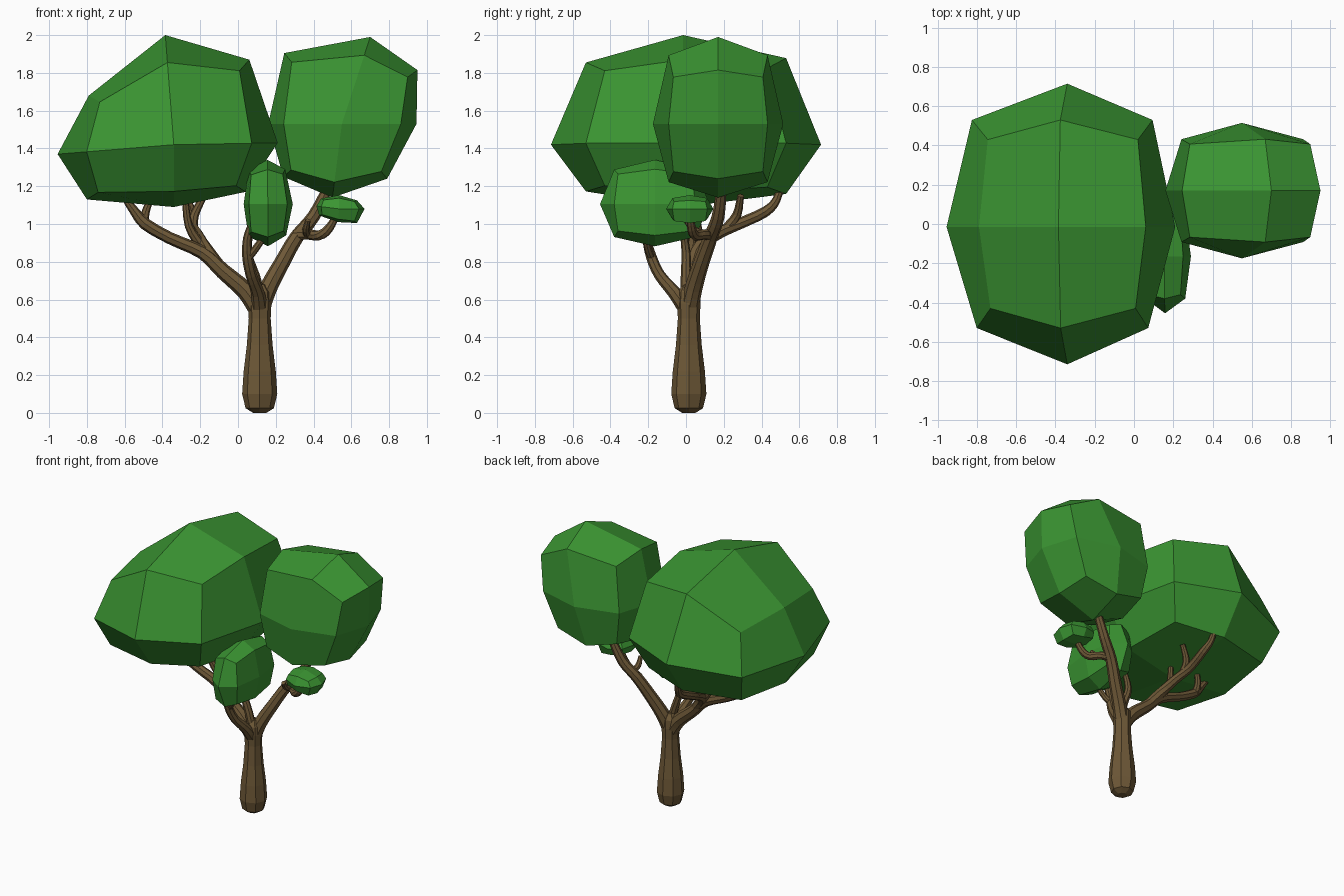
import bpy, bmesh, math
from mathutils import Vector


def material(name, rgb):
    m = bpy.data.materials.new(name)
    m.diffuse_color = (*rgb, 1)
    return m


BARK = material("bark brown", (0.155, 0.098, 0.038))
LEAF = material("leaf green", (0.043, 0.30, 0.032))


def finish(bm, name, mat):
    bmesh.ops.recalc_face_normals(bm, faces=bm.faces)
    me = bpy.data.meshes.new(name)
    bm.to_mesh(me)
    bm.free()
    me.materials.append(mat)
    ob = bpy.data.objects.new(name, me)
    bpy.context.collection.objects.link(ob)


def smooth_path(pts, steps=3):
    """Catmull-Rom through (x, y, z, radius) points."""
    p = [Vector(q) for q in pts]
    p = [2 * p[0] - p[1]] + p + [2 * p[-1] - p[-2]]
    out = []
    for a, b, c, d in zip(p, p[1:], p[2:], p[3:]):
        for i in range(steps):
            t = i / steps
            out.append(0.5 * (2 * b + (c - a) * t + (2 * a - 5 * b + 4 * c - d) * t * t
                              + (3 * b - a - 3 * c + d) * t ** 3))
    return out + [p[-2]]


def tube(bm, path, sides=8):
    """Sweep a tapered ring along a path and cap both ends."""
    rings = []
    for i, p in enumerate(path):
        a, b = path[max(i - 1, 0)], path[min(i + 1, len(path) - 1)]
        q = Vector((0, 0, 1)).rotation_difference((b - a).xyz.normalized())
        ring = []
        for k in range(sides):
            w = 2 * math.pi * k / sides
            ring.append(bm.verts.new(p.xyz + q @ Vector((math.cos(w), math.sin(w), 0)) * p.w))
        rings.append(ring)
    for r, s in zip(rings, rings[1:]):
        for k in range(sides):
            n = (k + 1) % sides
            bm.faces.new((r[k], r[n], s[n], s[k]))
    bm.faces.new(rings[0])
    bm.faces.new(rings[-1])


def foliage(name, centre, outline, depth, shrink, y_mid=0.0):
    """Rounded box of 24 faces: middle outline (x, z), shrunk to front and back.
    outline runs W, NW, N, NE, E, SE, S, SW; depth = (corner, edge, centre);
    shrink = (front corner, front edge, back corner, back edge)."""
    bm = bmesh.new()
    cx, cy, cz = centre
    mid = [bm.verts.new((x, cy + y_mid, z)) for x, z in outline]
    for side, kc, ke in ((-1, *shrink[:2]), (1, *shrink[2:])):
        ring = []
        for i, (x, z) in enumerate(outline):
            k, d = (kc, depth[0]) if i % 2 else (ke, depth[1])
            ring.append(bm.verts.new((cx + (x - cx) * k, cy + side * d, cz + (z - cz) * k)))
        hub = bm.verts.new((cx, cy + side * depth[2], cz))
        for i in range(8):
            n = (i + 1) % 8
            bm.faces.new((mid[i], mid[n], ring[n], ring[i]))
        for i in range(0, 8, 2):
            bm.faces.new((hub, ring[i], ring[i + 1], ring[(i + 2) % 8]))
    finish(bm, name, LEAF)


# Trunk: bulging foot, narrow neck, slight flare at the fork
bm = bmesh.new()
trunk = [(0, 0.035), (0.025, 0.075), (0.1, 0.093), (0.22, 0.085), (0.36, 0.068),
         (0.5, 0.058), (0.58, 0.062), (0.64, 0.058), (0.68, 0.03)]
tube(bm, [Vector((0.115, 0.015, z, r)) for z, r in trunk])
finish(bm, "trunk", BARK)

# Branches: each a list of (x, y, z, radius)
left = [
    [(0.11, 0.015, 0.54, 0.05), (0.04, 0.02, 0.645, 0.048), (-0.08, 0.03, 0.75, 0.042),
     (-0.19, 0.04, 0.85, 0.036), (-0.36, 0.04, 0.925, 0.032), (-0.49, 0.04, 1.0, 0.032),
     (-0.55, 0.04, 1.07, 0.025), (-0.6, 0.04, 1.14, 0.018)],
    [(-0.5, 0.04, 1.0, 0.028), (-0.49, 0.08, 1.06, 0.022), (-0.46, 0.1, 1.14, 0.016)],
    [(-0.1, 0.03, 0.77, 0.038), (-0.18, 0.07, 0.88, 0.036), (-0.22, 0.17, 0.95, 0.032),
     (-0.25, 0.28, 1.0, 0.03), (-0.25, 0.42, 1.065, 0.028), (-0.27, 0.48, 1.13, 0.022),
     (-0.28, 0.51, 1.24, 0.016)],
    [(-0.24, 0.22, 0.98, 0.028), (-0.23, 0.27, 1.05, 0.024), (-0.18, 0.29, 1.15, 0.017)],
    [(-0.2, 0.08, 0.89, 0.028), (-0.26, 0.06, 0.99, 0.022), (-0.28, 0.05, 1.13, 0.017)],
]
right = [
    [(0.115, 0.015, 0.54, 0.05), (0.16, 0.04, 0.66, 0.047), (0.23, 0.08, 0.79, 0.042),
     (0.31, 0.13, 0.93, 0.038), (0.4, 0.17, 1.04, 0.034), (0.48, 0.19, 1.2, 0.026)],
    [(0.3, 0.13, 0.94, 0.03), (0.37, 0.1, 0.945, 0.028), (0.43, 0.05, 0.94, 0.027),
     (0.48, 0.03, 0.975, 0.024), (0.53, 0.02, 1.06, 0.016)],
    [(0.37, 0.1, 0.94, 0.022), (0.36, 0.04, 0.97, 0.02), (0.37, 0.0, 1.02, 0.014)],
]
front = [
    [(0.115, 0.01, 0.54, 0.045), (0.105, -0.06, 0.635, 0.036), (0.07, -0.14, 0.73, 0.03),
     (0.05, -0.185, 0.83, 0.028), (0.05, -0.21, 0.93, 0.022), (0.08, -0.22, 1.02, 0.016)],
    [(0.05, -0.18, 0.82, 0.022), (0.09, -0.2, 0.865, 0.02), (0.15, -0.22, 0.95, 0.016)],
    [(0.12, 0.0, 0.6, 0.03), (0.09, 0.0, 0.72, 0.028), (0.05, 0.0, 0.85, 0.024),
     (0.07, -0.02, 1.0, 0.016)],
]
for name, group in (("left_branches", left), ("right_branches", right),
                    ("front_branches", front)):
    bm = bmesh.new()
    for pts in group:
        tube(bm, smooth_path(pts))
    finish(bm, name, BARK)

# Foliage clumps
foliage("large_left_foliage", (-0.34, 0.0, 1.42),
        [(-0.955, 1.37), (-0.79, 1.68), (-0.385, 2.0), (0.06, 1.87),
         (0.21, 1.43), (0.04, 1.17), (-0.34, 1.09), (-0.8, 1.13)],
        (0.43, 0.53, 0.715), (0.87, 0.75, 0.9, 0.79), -0.015)
foliage("right_foliage", (0.55, 0.17, 1.53),
        [(0.16, 1.53), (0.245, 1.905), (0.7, 1.99), (0.95, 1.815),
         (0.945, 1.53), (0.79, 1.24), (0.5, 1.14), (0.24, 1.25)],
        (0.237, 0.262, 0.345), (0.87, 0.79, 0.87, 0.79))
foliage("front_foliage", (0.158, -0.165, 1.105),
        [(0.03, 1.105), (0.055, 1.285), (0.155, 1.34), (0.25, 1.29),
         (0.29, 1.105), (0.255, 0.94), (0.158, 0.882), (0.055, 0.935)],
        (0.195, 0.215, 0.29), (0.86, 0.78, 0.86, 0.78))
foliage("small_right_foliage", (0.535, 0.02, 1.08),
        [(0.415, 1.095), (0.44, 1.135), (0.535, 1.153), (0.63, 1.125),
         (0.67, 1.08), (0.63, 1.005), (0.53, 1.01), (0.43, 1.045)],
        (0.083, 0.092, 0.125), (0.86, 0.78, 0.86, 0.78))
